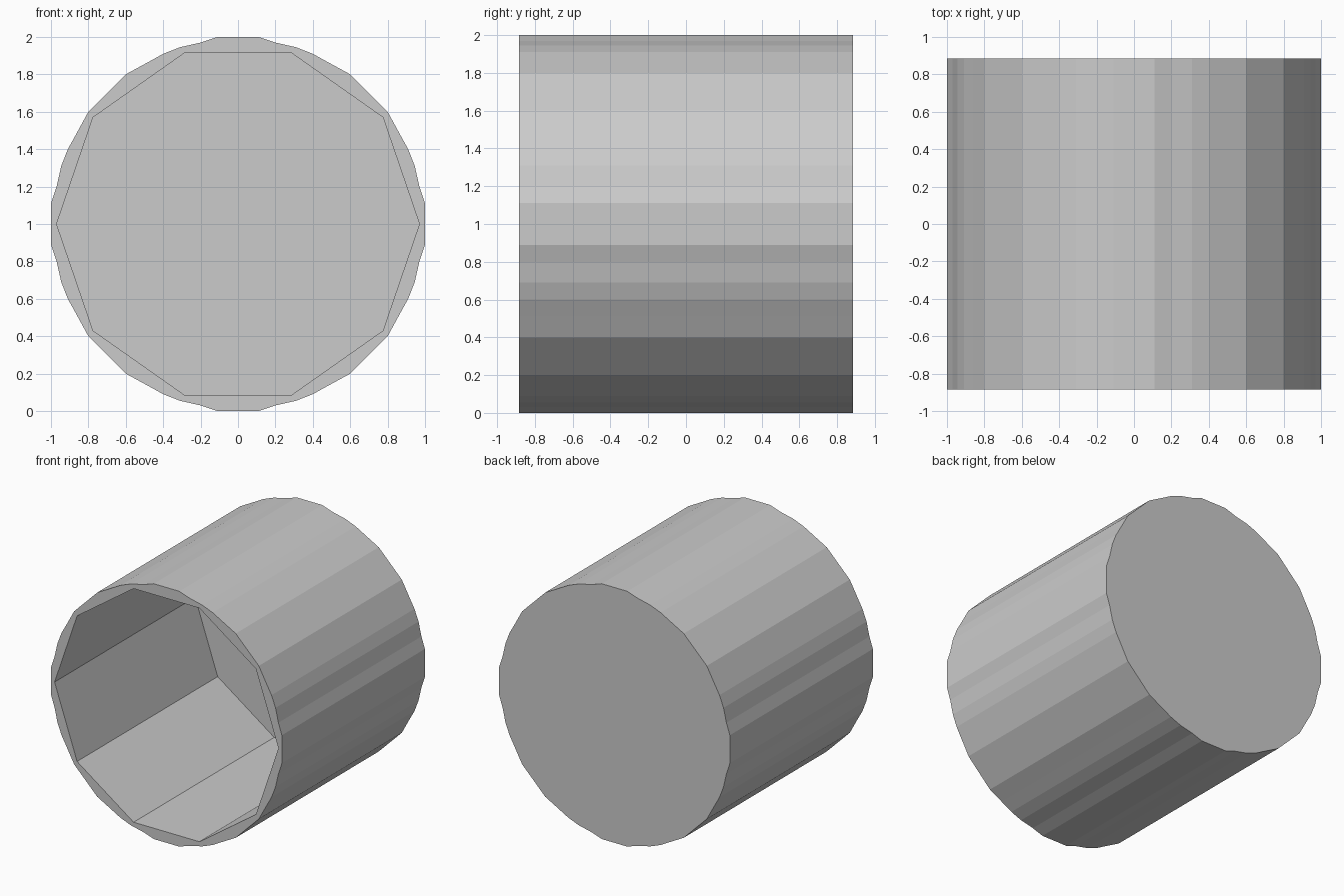
import bpy, bmesh

if "Cube" in bpy.data.objects:
    bpy.data.objects.remove(bpy.data.objects["Cube"])

FRONT, BACK, FLOOR = -0.885, 0.885, 0.855

# First quadrant of each outline as (x, z) offsets from the axis at z = 1
octant = [(1.0, 0.11), (0.97, 0.2), (0.945, 0.31), (0.91, 0.4), (0.86, 0.49), (0.8, 0.6)]
outer_quarter = octant + [(z, x) for x, z in reversed(octant)]
inner_quarter = [(0.97, 0.0), (0.775, 0.57), (0.285, 0.915)]


def mirror_outline(quarter):
    """Mirror a quarter outline in x and z into a closed counter-clockwise loop."""
    half = quarter + [(-x, z) for x, z in reversed(quarter)]
    lower = [(x, -z) for x, z in reversed(half) if z > 0]
    return half + lower


def ring(bm, outline, y):
    return [bm.verts.new((x, y, z + 1.0)) for x, z in outline]


def walls(bm, a, b):
    for i in range(len(a)):
        j = (i + 1) % len(a)
        bm.faces.new((a[i], a[j], b[j], b[i]))


def loop_edges(bm, verts):
    return [bm.edges.get((verts[i - 1], verts[i])) for i in range(len(verts))]


bm = bmesh.new()
outer, inner = mirror_outline(outer_quarter), mirror_outline(inner_quarter)

# Many-sided outer shell with a closed back
outer_front, outer_back = ring(bm, outer, FRONT), ring(bm, outer, BACK)
walls(bm, outer_front, outer_back)
bm.faces.new(outer_back)

# Ten-sided cavity with a thin floor
inner_front, inner_floor = ring(bm, inner, FRONT), ring(bm, inner, FLOOR)
walls(bm, inner_front, inner_floor)
bm.faces.new(inner_floor)

# Flat rim between the two outlines
bmesh.ops.triangle_fill(bm, use_beauty=True, use_dissolve=False, normal=(0, -1, 0),
                        edges=loop_edges(bm, outer_front) + loop_edges(bm, inner_front))
bmesh.ops.recalc_face_normals(bm, faces=bm.faces)

mesh = bpy.data.meshes.new("hollow_cup")
bm.to_mesh(mesh)
bm.free()
bpy.context.collection.objects.link(bpy.data.objects.new("hollow_cup", mesh))
